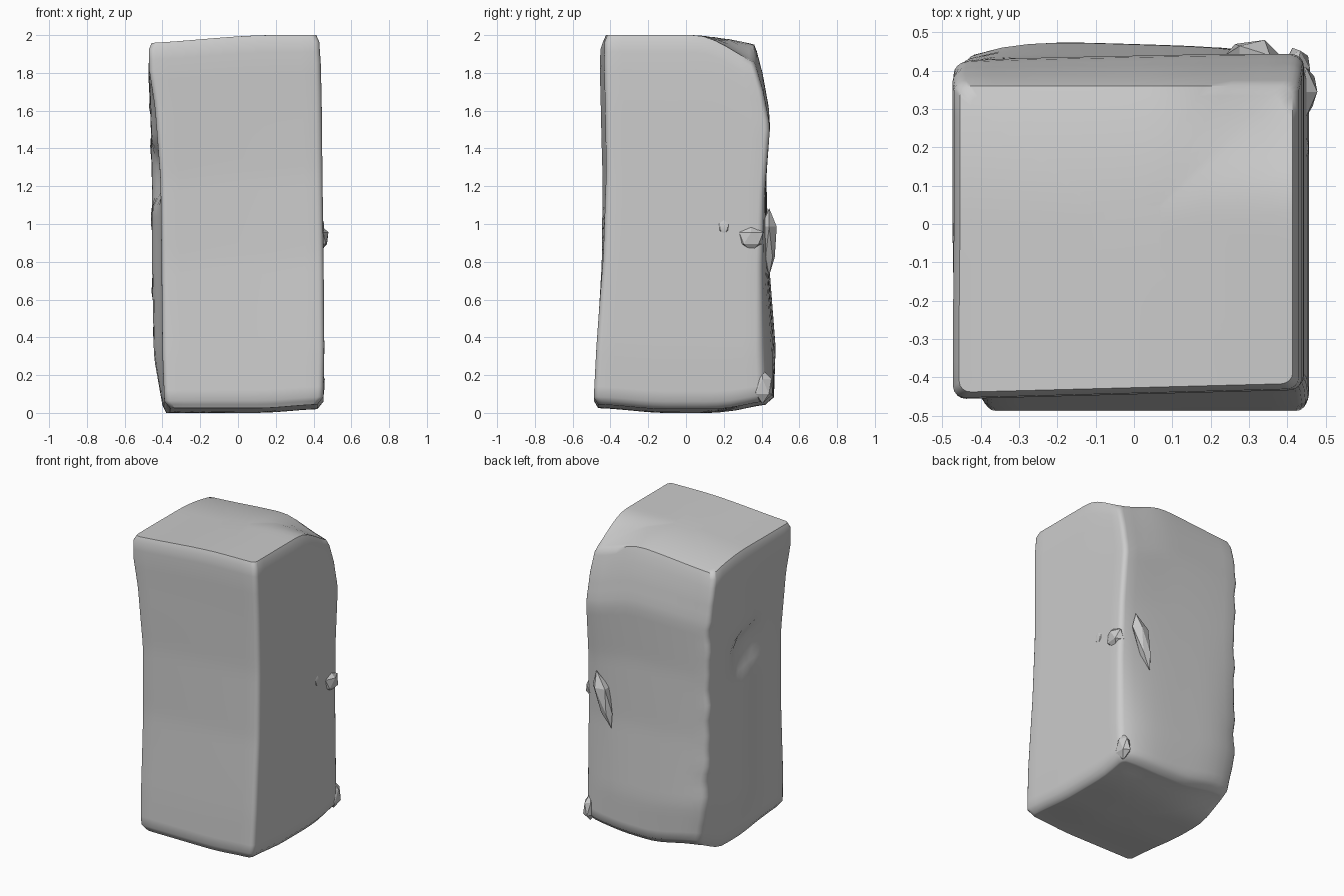
import bpy, bmesh, math, random
from mathutils import Vector

random.seed(4)
cube = bpy.data.objects.get("Cube")
if cube:
    bpy.data.objects.remove(cube)

grey = bpy.data.materials.new("plain_grey")
grey.use_nodes = True
GREY = (0.6, 0.6, 0.6, 1)
grey.diffuse_color = GREY
grey.node_tree.nodes["Principled BSDF"].inputs["Base Color"].default_value = GREY

# Cabinet levels: height, left x (front, back), right x, front y, back y (left, middle, right)
LEVELS = [
    (0, -.36, -.38, .42, -.465, .40, .42, .39),
    (.04, -.39, -.40, .452, -.488, .42, .465, .41),
    (.30, -.40, -.445, .457, -.475, .43, .47, .40),
    (.80, -.405, -.455, .453, -.442, .42, .435, .40),
    (1.25, -.41, -.455, .447, -.432, .42, .425, .415),
    (1.65, -.44, -.464, .443, -.44, .425, .44, .445),
    (1.85, -.47, -.474, .438, -.445, .40, .405, .41),
    (1.965, -.472, -.47, .43, -.442, .375, .375, .375),
]


def lerp(a, b, t):
    return a + (b - a) * t


def smooth(a, b, x):
    t = min(1, max(0, (x - a) / (b - a)))
    return t * t * (3 - 2 * t)


def level_at(z):
    for low, high in zip(LEVELS, LEVELS[1:]):
        if z <= high[0]:
            t = (z - low[0]) / (high[0] - low[0])
            return [lerp(a, b, t) for a, b in zip(low, high)]
    return LEVELS[-1]


def unit_ring(radius=.07, steps=4, side=12):
    """Rounded square outline between -1 and 1."""
    points = []
    inner = 1 - radius
    for quarter in range(4):
        turn = quarter * math.pi / 2
        corner = []
        for i in range(steps + 1):
            a = i / steps * math.pi / 2
            corner.append((inner + radius * math.cos(a), inner + radius * math.sin(a)))
        for i in range(1, side):
            corner.append((lerp(inner, -inner, i / side), 1))
        for u, v in corner:
            points.append((u * math.cos(turn) - v * math.sin(turn),
                           u * math.sin(turn) + v * math.cos(turn)))
    return points


def top_height(x, y):
    rear_drop = .045 * max(0, y / .36) ** 2
    corner_drop = .11 * smooth(.05, .45, x) * smooth(.05, .42, y)
    return 1.955 + .045 * smooth(-.6, .2, x) - rear_drop - corner_drop


def base_height(x, y):
    edges = .025 * smooth(.1, .48, abs(y)) + .02 * smooth(.1, .45, x)
    rear_left = .06 * smooth(0, -.4, x) * smooth(.15, .45, y)
    return edges + rear_left + .02 * smooth(.2, .45, y)


def shape(u, v, z):
    """Place a point of the unit outline on the worn cabinet."""
    _, left_f, left_b, right, front, back_l, back_m, back_r = level_at(z)
    edge_back = lerp(back_l, back_r, (u + 1) / 2)
    back = edge_back + (back_m - (back_l + back_r) / 2) * (1 - u ** 4)
    front += .012 * u * smooth(.3, 1.6, z)
    y = lerp(front, back, (v + 1) / 2)
    left = lerp(left_f, left_b, smooth(-.5, .15, v))
    x = lerp(left, right, (u + 1) / 2)
    # Hollow and uneven rear edge on the left side
    if u < -.8:
        x += .06 * math.exp(-((y + .02) / .15) ** 4 - ((z - 1.29) / .13) ** 4)
        if v > .8 and .2 < z < 1.7:
            x += .004 * (math.sin(z * 17) + math.sin(z * 29))
    return Vector((x, y, lerp(base_height(x, y), top_height(x, y), z / 2)))


def finish(bm, name, angle):
    bmesh.ops.recalc_face_normals(bm, faces=bm.faces)
    mesh = bpy.data.meshes.new(name)
    bm.to_mesh(mesh)
    bm.free()
    mesh.materials.append(grey)
    obj = bpy.data.objects.new(name, mesh)
    bpy.context.collection.objects.link(obj)
    bpy.ops.object.select_all(action="DESELECT")
    obj.select_set(True)
    bpy.context.view_layer.objects.active = obj
    bpy.ops.object.shade_smooth_by_angle(angle=math.radians(angle))


# Cabinet body: stacked outlines closed by shrinking cap outlines
outline = unit_ring()
heights = [0, .02] + [lerp(.04, 1.85, i / 32) for i in range(33)] + [1.91, 1.965]
caps = [.965, .9, .8, .65, .45, .2]
stack = [(s, 0) for s in reversed(caps)] + [(1, z) for z in heights] + [(s, 2) for s in caps]
bm = bmesh.new()
rings = [[bm.verts.new(shape(u * s, v * s, z)) for u, v in outline] for s, z in stack]
for low, high in zip(rings, rings[1:]):
    for i in range(len(outline)):
        j = (i + 1) % len(outline)
        bm.faces.new((low[i], low[j], high[j], high[i]))
bm.faces.new(rings[0])
bm.faces.new(rings[-1])
finish(bm, "cabinet_body", 50)


def lump(name, size, place, tilt=0, taper=0):
    """Small faceted lump, thinner (or wider) toward its lower end."""
    bm = bmesh.new()
    bmesh.ops.create_icosphere(bm, subdivisions=1, radius=1)
    for v in bm.verts:
        wobble = random.uniform(.85, 1.1)
        thin = 1 - taper * (1 - v.co.z) / 2
        x, y, z = v.co.x * wobble * thin, v.co.y * thin, v.co.z
        v.co = Vector((x * size[0] + tilt * z, y * size[1], z * size[2])) + Vector(place)
    finish(bm, name, 20)


# Broken fittings around the right rear edge
lump("rear_handle", (.075, .055, .18), (.30, .44, .905), .055, .5)
lump("side_latch", (.045, .075, .07), (.437, .345, .925))
lump("side_chip", (.008, .025, .04), (.448, .20, .985), 0, -.5)
lump("rear_foot", (.033, .05, .09), (.425, .405, .14), 0, -.4)
